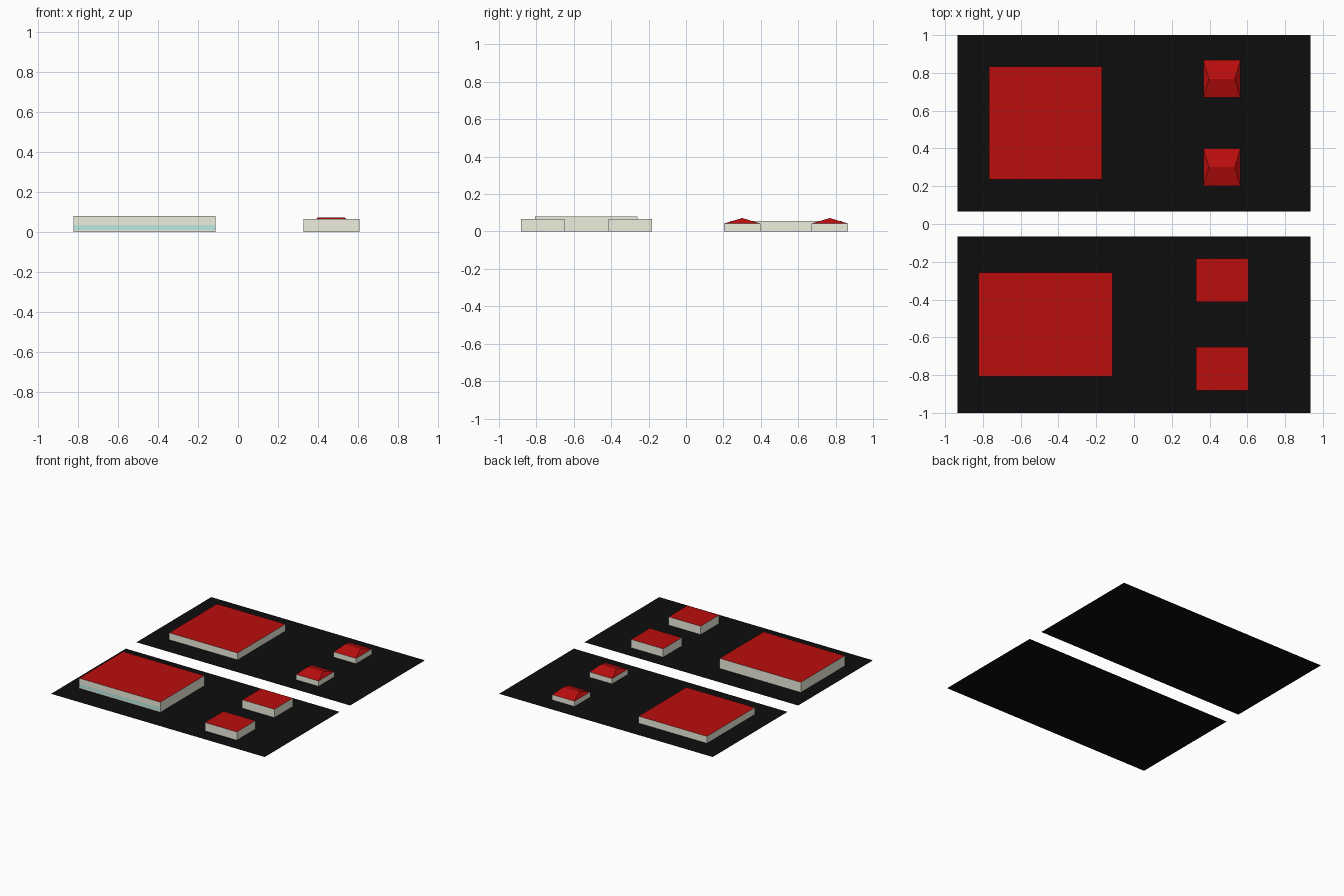
import bpy

if "Cube" in bpy.data.objects:
    bpy.data.objects.remove(bpy.data.objects["Cube"])


def material(name, rgb):
    m = bpy.data.materials.new(name)
    m.diffuse_color = (*rgb, 1)
    m.use_nodes = True
    m.node_tree.nodes["Principled BSDF"].inputs["Base Color"].default_value = m.diffuse_color
    return m


RED = material("roof_red", (0.5, 0.004, 0.004))
WALL = material("wall_cream", (0.85, 0.85, 0.73))
GLASS = material("glass_teal", (0.5, 0.83, 0.78))
BLACK = material("asphalt", (0.004, 0.004, 0.004))


def mesh_object(name, verts, faces, mat):
    me = bpy.data.meshes.new(name)
    me.from_pydata(verts, [], faces)
    me.materials.append(mat)
    ob = bpy.data.objects.new(name, me)
    bpy.context.collection.objects.link(ob)
    return ob


def rect(x0, x1, y0, y1, z):
    return [(x0, y0, z), (x1, y0, z), (x1, y1, z), (x0, y1, z)]


SIDES = [(i, (i + 1) % 4, (i + 1) % 4 + 4, i + 4) for i in range(4)]


def walls(name, x0, x1, y0, y1, h):
    mesh_object(name, rect(x0, x1, y0, y1, 0) + rect(x0, x1, y0, y1, h), SIDES, WALL)


def flat_building(name, x0, x1, y0, y1, h):
    walls(name + "_walls", x0, x1, y0, y1, h)
    mesh_object(name + "_roof", rect(x0, x1, y0, y1, h), [(0, 1, 2, 3)], RED)


def hip_house(name, x0, x1, y0, y1, h, top, inset):
    walls(name + "_walls", x0, x1, y0, y1, h)
    ym = (y0 + y1) / 2
    verts = rect(x0, x1, y0, y1, h) + [(x0 + inset, ym, top), (x1 - inset, ym, top)]
    mesh_object(name + "_hip_roof", verts,
                [(0, 1, 5, 4), (1, 2, 5), (2, 3, 4, 5), (3, 0, 4)], RED)


# Two ground lots
for name, y0, y1 in (("front_lot", -1, -0.066), ("back_lot", 0.066, 1)):
    mesh_object(name, rect(-0.934, 0.934, y0, y1, 0), [(0, 1, 2, 3)], BLACK)

# Large flat-roofed buildings
flat_building("back_hall", -0.767, -0.169, 0.236, 0.834, 0.055)
flat_building("front_hall", -0.823, -0.113, -0.808, -0.258, 0.08)

# Small flat-roofed buildings on the front lot
for i, y0 in enumerate((-0.882, -0.414)):
    flat_building(f"front_shop_{i + 1}", 0.327, 0.607, y0, y0 + 0.232, 0.066)

# Small hip-roofed houses on the back lot
for i, y0 in enumerate((0.202, 0.67)):
    hip_house(f"back_house_{i + 1}", 0.367, 0.563, y0, y0 + 0.197, 0.042, 0.072, 0.03)

# Glazing strip along the front of the large front hall
y = -0.809
mesh_object("front_hall_glazing",
            [(-0.823, y, 0.01), (-0.113, y, 0.01), (-0.113, y, 0.035), (-0.823, y, 0.035)],
            [(0, 1, 2, 3)], GLASS)
